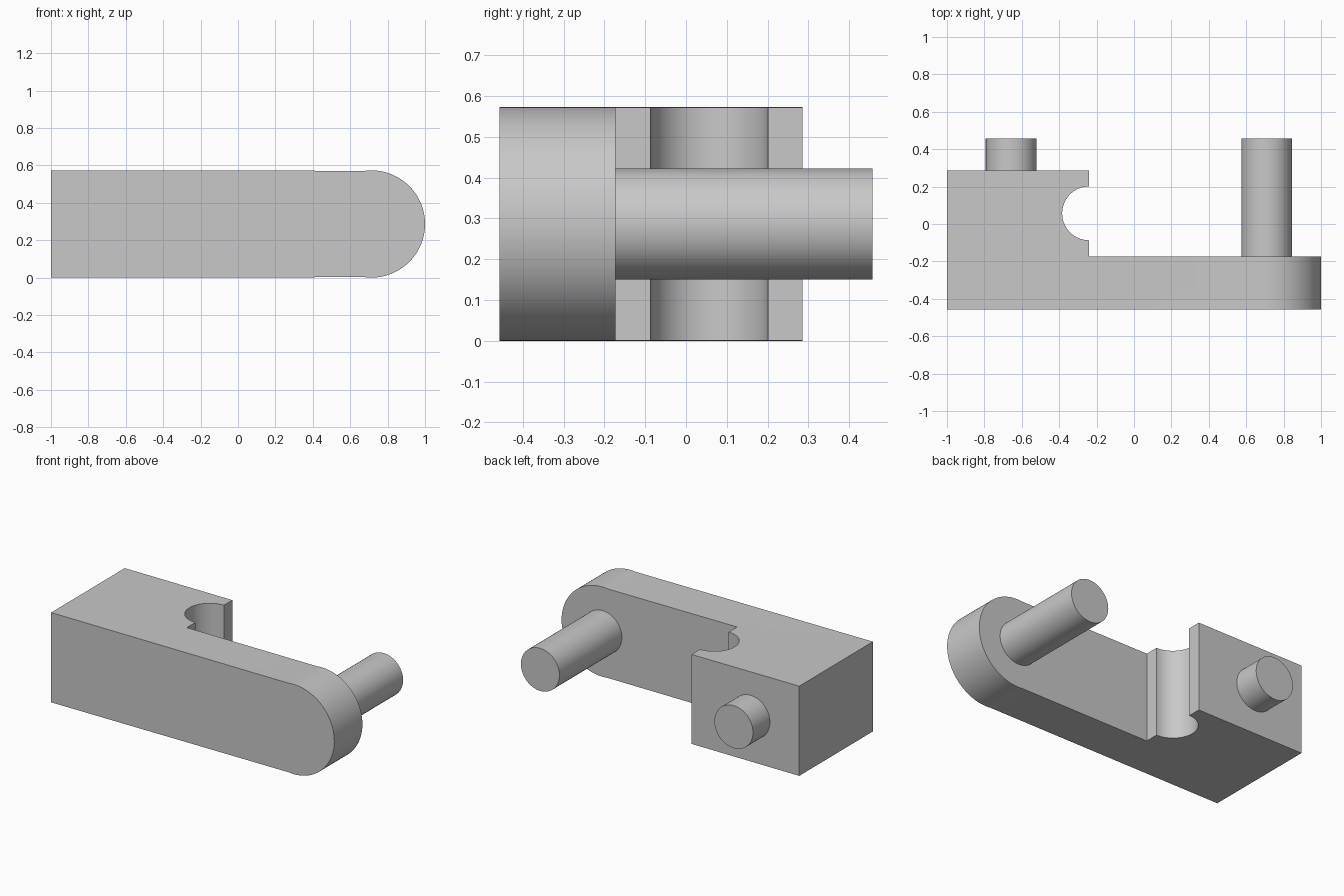
import bpy, bmesh, math
from mathutils import Vector

old = bpy.data.objects.get("Cube")
if old:
    bpy.data.objects.remove(old, do_unlink=True)

# Single plain grey material
grey = bpy.data.materials.new("plain_grey")
grey.use_nodes = True
grey.diffuse_color = (0.58, 0.58, 0.58, 1)
grey.node_tree.nodes["Principled BSDF"].inputs["Base Color"].default_value = (0.58, 0.58, 0.58, 1)

HEIGHT, FRONT, BACK = 0.573, -0.457, 0.286
ARM_BACK, PIN_END = -0.173, 0.457
BLOCK_RIGHT = -0.24
MID = HEIGHT / 2


def arc(cx, cy, r, start, end, steps):
    """Points along a circular arc, angles in degrees."""
    angles = [math.radians(start + (end - start) * i / steps) for i in range(steps + 1)]
    return [(cx + r * math.cos(a), cy + r * math.sin(a)) for a in angles]


def prism(name, points, offset):
    """Closed solid made by sweeping a flat outline along offset."""
    bm = bmesh.new()
    face = bm.faces.new([bm.verts.new(p) for p in points])
    sweep = bmesh.ops.extrude_face_region(bm, geom=[face])
    moved = [v for v in sweep["geom"] if isinstance(v, bmesh.types.BMVert)]
    bmesh.ops.translate(bm, verts=moved, vec=Vector(offset))
    bmesh.ops.recalc_face_normals(bm, faces=bm.faces)
    mesh = bpy.data.meshes.new(name)
    bm.to_mesh(mesh)
    bm.free()
    mesh.materials.append(grey)
    obj = bpy.data.objects.new(name, mesh)
    bpy.context.collection.objects.link(obj)
    return obj


def activate(obj):
    bpy.ops.object.select_all(action="DESELECT")
    obj.select_set(True)
    bpy.context.view_layer.objects.active = obj


def smooth(obj):
    activate(obj)
    bpy.ops.object.shade_smooth_by_angle(angle=math.radians(30))


# Body: slightly tapered bar with a round end, swept front to back
side = [(-1, HEIGHT), (-1, 0)] + arc(1 - MID, MID, MID, -97, 97, 64)
body = prism("body", [(x, FRONT, z) for x, z in side], (0, BACK - FRONT, 0))

# Cutter: space behind the arm plus the round notch in the block
notch = arc(BLOCK_RIGHT, 0.057, 0.144, 270, 90, 48)
plan = [(1.2, ARM_BACK), (BLOCK_RIGHT, ARM_BACK)] + notch + [(BLOCK_RIGHT, 0.5), (1.2, 0.5)]
cutter = prism("notch_cutter", [(x, y, -0.1) for x, y in plan], (0, 0, HEIGHT + 0.2))
cutter.hide_render = True

cut = body.modifiers.new("notch", "BOOLEAN")
cut.operation = "DIFFERENCE"
cut.solver = "EXACT"
cut.object = cutter
activate(body)
bpy.ops.object.modifier_apply(modifier=cut.name)
bpy.data.objects.remove(cutter, do_unlink=True)
smooth(body)

# Round pins pointing backwards
for name, x, start in (("long_pin", 0.71, ARM_BACK), ("short_pin", -0.657, BACK)):
    ring = arc(x, MID, 0.136, 0, 360, 64)[:-1]
    pin = prism(name, [(px, start - 0.02, pz) for px, pz in ring], (0, PIN_END - start + 0.02, 0))
    smooth(pin)
